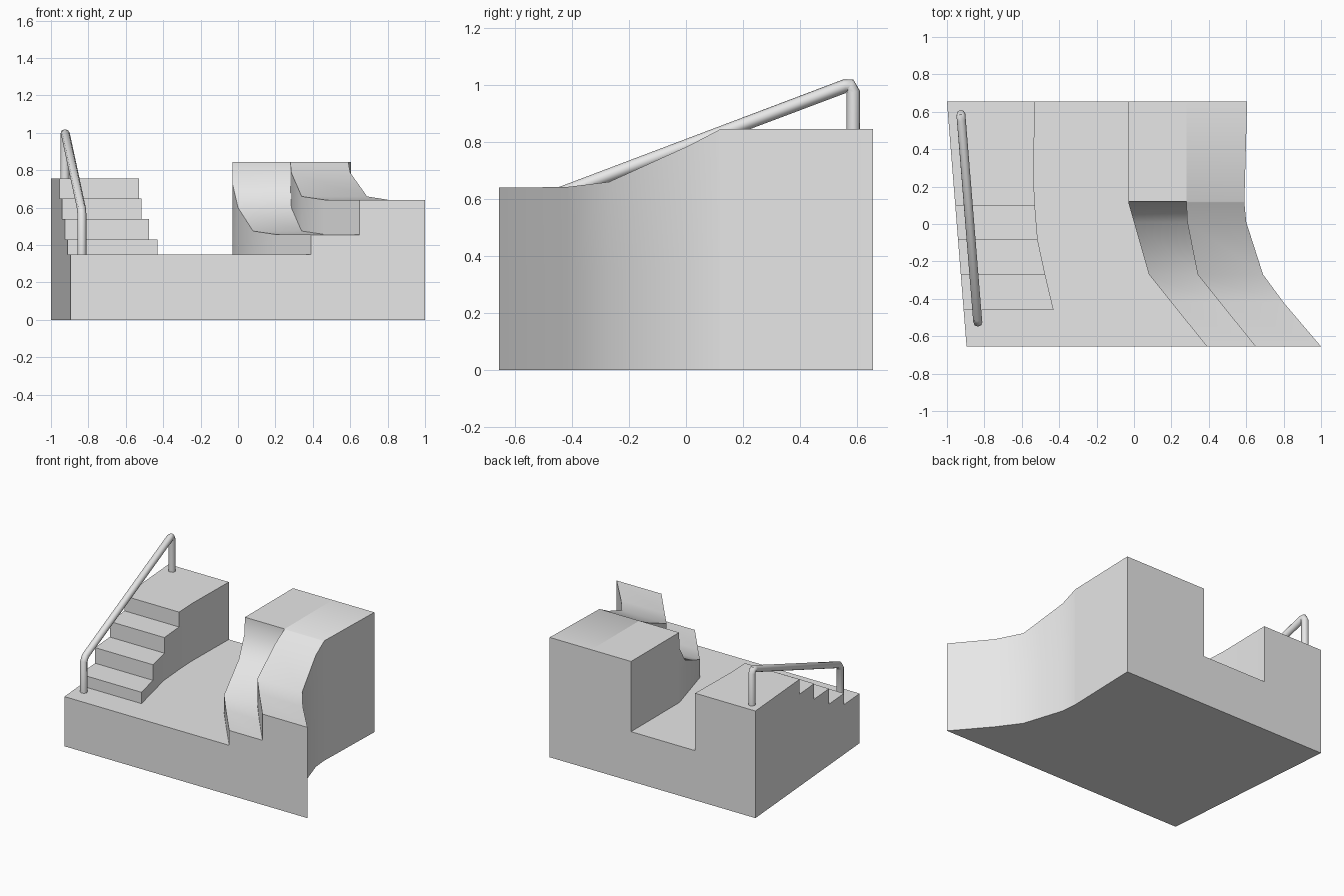
import bpy, bmesh, math

if "Cube" in bpy.data.objects:
    bpy.data.objects.remove(bpy.data.objects["Cube"])

FLOOR = 0.35
FRONT, BACK = -0.655, 0.655

grey = bpy.data.materials.new("light_grey")
grey.use_nodes = True
grey.diffuse_color = (0.8, 0.8, 0.8, 1)
grey.node_tree.nodes["Principled BSDF"].inputs["Base Color"].default_value = (0.8, 0.8, 0.8, 1)


def finish(name, bm, angle):
    bmesh.ops.recalc_face_normals(bm, faces=bm.faces)
    mesh = bpy.data.meshes.new(name)
    bm.to_mesh(mesh)
    bm.free()
    obj = bpy.data.objects.new(name, mesh)
    bpy.context.collection.objects.link(obj)
    mesh.materials.append(grey)
    bpy.ops.object.select_all(action='DESELECT')
    obj.select_set(True)
    bpy.context.view_layer.objects.active = obj
    bpy.ops.object.shade_smooth_by_angle(angle=math.radians(angle))
    return obj


def prism(name, outline, z0, z1):
    """Upright prism over a plan outline."""
    bm = bmesh.new()
    low = [bm.verts.new((x, y, z0)) for x, y in outline]
    high = [bm.verts.new((x, y, z1)) for x, y in outline]
    bm.faces.new(low)
    bm.faces.new(high)
    for i in range(len(low)):
        j = (i + 1) % len(low)
        bm.faces.new((low[i], low[j], high[j], high[i]))
    return finish(name, bm, 30)


def ramp(name, left, right, heights):
    """Solid with a profiled top lofted between two plan curves."""
    bm = bmesh.new()
    rings = []
    for (xa, y), (xb, _), z in zip(left, right, heights):
        rings.append([bm.verts.new(p) for p in
                      ((xa, y, FLOOR), (xb, y, FLOOR), (xb, y, z), (xa, y, z))])
    for a, b in zip(rings, rings[1:]):
        for i in range(4):
            j = (i + 1) % 4
            bm.faces.new((a[i], a[j], b[j], b[i]))
    bm.faces.new(rings[0])
    bm.faces.new(rings[-1])
    return finish(name, bm, 50)


# Plan curves shared by the ramps and the base, front to back
ys = [FRONT, -0.42, -0.27, 0.01, 0.115, 0.12, BACK]
left_curve = list(zip([0.39, 0.20, 0.08, 0.0, -0.03, -0.03, -0.03], ys))
middle_curve = list(zip([0.65, 0.46, 0.34, 0.285, 0.28, 0.28, 0.28], ys))
right_curve = list(zip([1.0, 0.80, 0.69, 0.60, 0.59, 0.59, 0.605], ys))


def outer_x(y):
    """Slanted outer wall on the stair side."""
    return -1 + 0.08 * (BACK - y)


# Base slab
prism("base", [(outer_x(FRONT), FRONT)] + right_curve + [(outer_x(BACK), BACK)], 0, FLOOR)

# Curved ramps with the raised platform behind them
ramp("lower_ramp", left_curve, middle_curve,
     [0.455, 0.457, 0.475, 0.60, 0.73, 0.845, 0.845])
ramp("upper_ramp", middle_curve, right_curve,
     [0.64, 0.642, 0.66, 0.787, 0.842, 0.845, 0.845])

# Stairs: stacked layers, each starting further back
inner_edge = [(-0.43, -0.46), (-0.475, -0.27), (-0.515, -0.085),
              (-0.53, 0.10), (-0.537, 0.25), (-0.53, BACK)]
tops = [FLOOR, 0.43, 0.54, 0.65, 0.755]
for i in range(4):
    edge = inner_edge[i:]
    y = edge[0][1]
    prism(f"stair_{i + 1}", [(outer_x(y), y)] + edge + [(outer_x(BACK), BACK)],
          tops[i], tops[i + 1])

# Handrail: a tube with softened upper corners
path = [(-0.835, -0.525, 0.34), (-0.835, -0.525, 0.565), (-0.837, -0.505, 0.595),
        (-0.923, 0.555, 0.995), (-0.925, 0.575, 0.998), (-0.925, 0.586, 0.975),
        (-0.925, 0.586, 0.74)]
curve = bpy.data.curves.new("handrail", 'CURVE')
curve.dimensions = '3D'
curve.bevel_depth = 0.024
curve.bevel_resolution = 2
curve.use_fill_caps = True
spline = curve.splines.new('POLY')
spline.points.add(len(path) - 1)
for point, co in zip(spline.points, path):
    point.co = (*co, 1)
curve.materials.append(grey)
rail = bpy.data.objects.new("handrail", curve)
bpy.context.collection.objects.link(rail)
bpy.ops.object.select_all(action='DESELECT')
rail.select_set(True)
bpy.context.view_layer.objects.active = rail
bpy.ops.object.convert(target='MESH')
bpy.ops.object.shade_smooth_by_angle(angle=math.radians(50))
